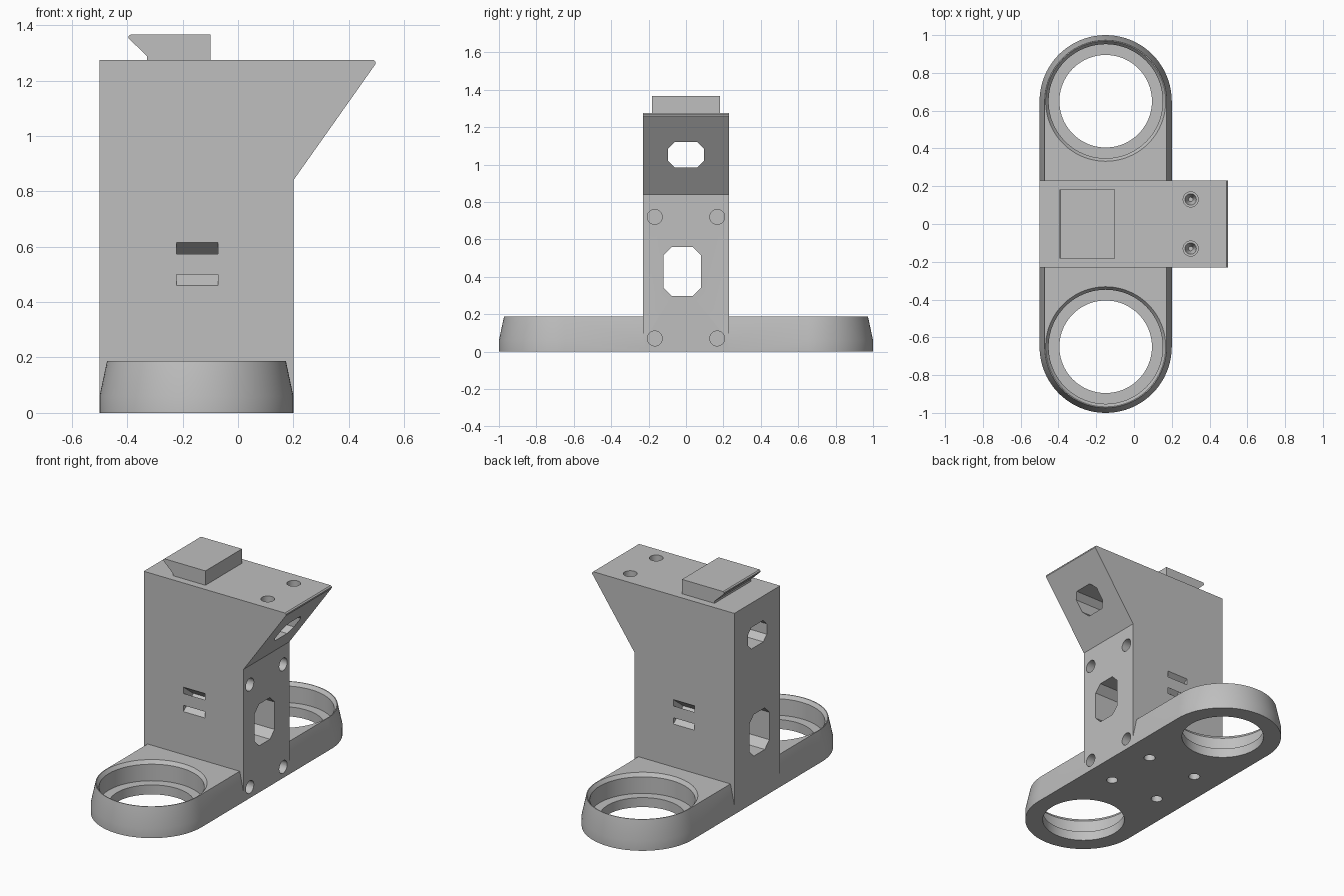
import bpy, bmesh, math
from mathutils import Vector

cube = bpy.data.objects.get("Cube")
if cube:
    bpy.data.objects.remove(cube, do_unlink=True)

grey = bpy.data.materials.new("plain grey")
grey.use_nodes = True
grey.diffuse_color = (0.52, 0.52, 0.52, 1)
grey.node_tree.nodes["Principled BSDF"].inputs["Base Color"].default_value = (0.52, 0.52, 0.52, 1)

CX = -0.15      # centre line of the base
HALF = 0.23     # half thickness of the upright


def loft(name, sections):
    """Solid skinned through matching closed sections."""
    bm = bmesh.new()
    loops = [[bm.verts.new(p) for p in s] for s in sections]
    n = len(loops[0])
    for a, b in zip(loops, loops[1:]):
        for i in range(n):
            j = (i + 1) % n
            bm.faces.new((a[i], a[j], b[j], b[i]))
    bm.faces.new(loops[0])
    bm.faces.new(loops[-1])
    bmesh.ops.recalc_face_normals(bm, faces=bm.faces)
    mesh = bpy.data.meshes.new(name)
    bm.to_mesh(mesh)
    bm.free()
    mesh.materials.append(grey)
    ob = bpy.data.objects.new(name, mesh)
    bpy.context.collection.objects.link(ob)
    return ob


def slab(name, profile, y0, y1):
    """Prism of an (x, z) profile along y."""
    return loft(name, [[(x, y, z) for x, z in profile] for y in (y0, y1)])


def lathe(name, origin, axis, steps, n):
    """Round solid along an axis from (distance, radius) steps."""
    axis = Vector(axis)
    u = axis.orthogonal().normalized()
    v = axis.cross(u)
    angles = [2 * math.pi * i / n for i in range(n)]
    return loft(name, [[Vector(origin) + axis * d + r * (u * math.cos(a) + v * math.sin(a))
                        for a in angles] for d, r in steps])


def combine(target, other, op):
    mod = target.modifiers.new("combine", "BOOLEAN")
    mod.operation, mod.solver, mod.object = op, "EXACT", other
    with bpy.context.temp_override(object=target, active_object=target):
        bpy.ops.object.modifier_apply(modifier=mod.name)
    bpy.data.objects.remove(other, do_unlink=True)


def stadium(z, r, reach=0.65, n=40):
    pts = []
    for end, start in ((1, 0), (-1, math.pi)):
        for i in range(n + 1):
            a = start + math.pi * i / n
            pts.append((CX + r * math.cos(a), end * reach + r * math.sin(a), z))
    return pts


def window(y, z, hy, hz, c):
    """Octagonal tunnel running along x."""
    corner = [(hy, hz - c), (hy - c, hz), (c - hy, hz), (-hy, hz - c),
              (-hy, c - hz), (c - hy, -hz), (hy - c, -hz), (hy, c - hz)]
    return loft("window_cutter", [[(x, y + a, z + b) for a, b in corner] for x in (-0.7, 0.7)])


# Base with tapered rim, and the upright with its overhang
bracket = loft("bracket_body", [stadium(0, 0.35), stadium(0.06, 0.35), stadium(0.187, 0.323)])
upright = slab("upright", [(-0.5, 0), (0.2, 0), (0.2, 0.84), (0.497, 1.26),
                           (0.497, 1.268), (0.49, 1.275), (-0.5, 1.275)], -HALF, HALF)
combine(bracket, upright, "UNION")

cutters = [window(0, 1.052, 0.095, 0.068, 0.035), window(-0.02, 0.428, 0.1, 0.132, 0.045)]
for s in (-1, 1):
    # Stepped ring bores
    cutters.append(lathe("bore_cutter", (CX, s * 0.65, 0), (0, 0, 1),
                         [(-0.1, 0.245), (0.06, 0.245), (0.06, 0.302), (0.165, 0.302),
                          (0.187, 0.318), (0.25, 0.318)], 80))
    # Screw holes in the overhang top
    cutters.append(lathe("top_hole_cutter", (0.3, s * 0.13, 1.275), (0, 0, -1),
                         [(-0.05, 0.04), (0.04, 0.04), (0.04, 0.03), (0.1, 0.012)], 24))
    # Screw holes in the side face and the underside
    for z in (0.07, 0.72):
        cutters.append(lathe("side_hole_cutter", (0.2, s * 0.167, z), (-1, 0, 0),
                             [(-0.05, 0.04), (0.1, 0.04)], 24))
    for x in (-0.175, 0.175):
        cutters.append(lathe("under_hole_cutter", (CX + x, s * 0.175, 0), (0, 0, 1),
                             [(-0.05, 0.034), (0.1, 0.034)], 24))
    # V-shaped strap channel opening as two slots
    v = [(-0.02, 0.0775), (0, 0.0775), (0.1, 0), (0, -0.0775), (-0.02, -0.0775),
         (-0.02, -0.0375), (0, -0.0375), (0.05, 0), (0, 0.0375), (-0.02, 0.0375)]
    cutters.append(loft("strap_cutter", [[(x, s * (HALF - d), 0.537 + h) for d, h in v]
                                         for x in (-0.222, -0.072)]))
for c in cutters:
    c.hide_render = True
    combine(bracket, c, "DIFFERENCE")

# Hooked rail block on top
rail = slab("top_rail", [(-0.1, 1.27), (-0.1, 1.366), (-0.388, 1.366), (-0.395, 1.36), (-0.395, 1.352),
                         (-0.328, 1.288), (-0.328, 1.27)], -0.183, 0.183)

for ob in (bracket, rail):
    bpy.ops.object.select_all(action="DESELECT")
    ob.select_set(True)
    bpy.context.view_layer.objects.active = ob
    bpy.ops.object.shade_smooth_by_angle(angle=math.radians(25))
